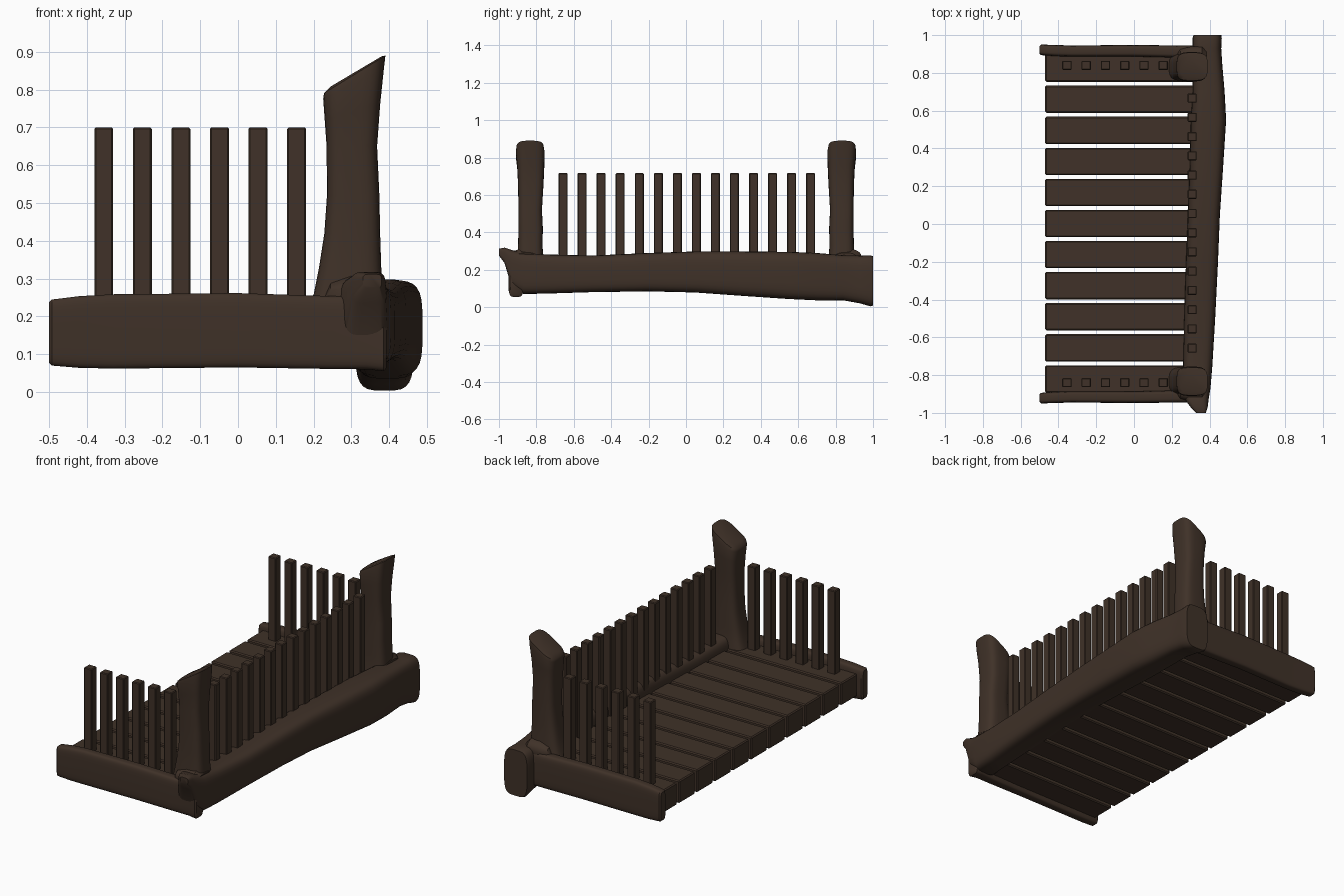
import bpy, bmesh, math
from mathutils import Vector

wood = bpy.data.materials.new("dark brown wood")
wood.diffuse_color = (0.050, 0.031, 0.021, 1)


def finish(name, bm, angle=40):
    bmesh.ops.recalc_face_normals(bm, faces=bm.faces)
    me = bpy.data.meshes.new(name)
    bm.to_mesh(me)
    bm.free()
    me.materials.append(wood)
    ob = bpy.data.objects.new(name, me)
    bpy.context.collection.objects.link(ob)
    bpy.ops.object.select_all(action='DESELECT')
    ob.select_set(True)
    bpy.context.view_layer.objects.active = ob
    bpy.ops.object.shade_smooth_by_angle(angle=math.radians(angle))
    return ob


def log(name, axis, sections, power=4, sides=28):
    """Loft rounded-rectangle sections: (pos, a0, a1, b0, b1[, tilt]);
    a and b are the two other axes in x, y, z order."""
    ia, ib = [i for i in range(3) if i != axis]
    bm = bmesh.new()
    rings = []
    for s in sections:
        pos, a0, a1, b0, b1 = s[:5]
        tilt = s[5] if len(s) > 5 else 0
        ring = []
        for k in range(sides):
            t = 2 * math.pi * (k + 0.5) / sides
            c, d = math.cos(t), math.sin(t)
            u = math.copysign(abs(c) ** (2 / power), c)
            v = math.copysign(abs(d) ** (2 / power), d)
            p = Vector((0, 0, 0))
            p[axis] = pos + tilt * u
            p[ia] = (a0 + a1) / 2 + u * (a1 - a0) / 2
            p[ib] = (b0 + b1) / 2 + v * (b1 - b0) / 2
            ring.append(bm.verts.new(p))
        rings.append(ring)
    for r, q in zip(rings, rings[1:]):
        for k in range(sides):
            j = (k + 1) % sides
            bm.faces.new((r[k], r[j], q[j], q[k]))
    bm.faces.new(rings[0])
    bm.faces.new(rings[-1])
    return finish(name, bm)


def box(name, lo, hi, bevel=0.004):
    lo, hi = Vector(lo), Vector(hi)
    bm = bmesh.new()
    bmesh.ops.create_cube(bm, size=1)
    for v in bm.verts:
        v.co = Vector([(lo[i] + hi[i]) / 2 + v.co[i] * (hi[i] - lo[i]) for i in range(3)])
    bmesh.ops.bevel(bm, geom=bm.edges[:], offset=bevel, segments=1, affect='EDGES')
    return finish(name, bm, 30)


# deck planks
for i in range(11):
    y = -0.82 + i * 0.1645
    box(f"deck_plank_{i + 1}", (-0.47, y - 0.072, 0.09), (0.34, y + 0.072, 0.22), 0.006)

# long rough log along the back rail side
log("long_log", 1, [
    (-1.00, 0.33, 0.38, 0.275, 0.312),
    (-0.97, 0.30, 0.39, 0.235, 0.318),
    (-0.93, 0.27, 0.395, 0.10, 0.305),
    (-0.87, 0.255, 0.405, 0.070, 0.292),
    (-0.75, 0.26, 0.415, 0.072, 0.282),
    (-0.50, 0.265, 0.43, 0.080, 0.276),
    (-0.20, 0.275, 0.445, 0.084, 0.290),
    (0.05, 0.285, 0.455, 0.078, 0.298),
    (0.30, 0.295, 0.472, 0.060, 0.298),
    (0.55, 0.30, 0.488, 0.043, 0.296),
    (0.70, 0.31, 0.480, 0.036, 0.290),
    (0.84, 0.31, 0.468, 0.036, 0.278),
    (0.93, 0.31, 0.462, 0.020, 0.276),
    (0.985, 0.31, 0.465, 0.004, 0.277),
    (1.00, 0.315, 0.462, 0.008, 0.272)])

# end beams and corner posts, mirrored front to back
for side, label in ((-1, "front"), (1, "back")):
    def ys(a, b):
        return (side * a, side * b) if side > 0 else (-b, -a)
    beam = [(-0.50, .902, .942, .078, .238), (-0.492, .894, .95, .070, .245),
            (-0.42, .888, .948, .064, .254), (-0.33, .886, .945, .062, .259),
            (0.00, .886, .948, .065, .262), (0.25, .880, .945, .061, .254),
            (0.34, .870, .945, .060, .258), (0.385, .870, .948, .055, .250),
            (0.392, .878, .94, .063, .242)]
    log(f"{label}_beam", 0, [(x, *ys(a, b), c, d) for x, a, b, c, d in beam], 5)
    post = [(0.19, .175, .385, .755, .905, 0), (0.26, .200, .385, .762, .903, 0),
            (0.33, .214, .379, .767, .898, 0), (0.42, .228, .376, .765, .896, 0),
            (0.52, .235, .374, .770, .896, 0), (0.65, .234, .368, .762, .898, 0),
            (0.74, .229, .376, .758, .902, .02), (0.815, .225, .386, .755, .910, .04),
            (0.84, .227, .390, .760, .907, .05), (0.848, .245, .380, .775, .893, .04)]
    log(f"{label}_post", 2, [(z, a, b, *ys(c, d), t) for z, a, b, c, d, t in post], 3.6)
    # bark lump at the foot of the post
    log(f"{label}_post_foot", 0, [(x, *ys(a, b), c, d) for x, a, b, c, d in (
        (0.225, .80, .90, .22, .25), (0.245, .77, .925, .20, .295),
        (0.30, .765, .94, .20, .312), (0.36, .77, .94, .20, .312),
        (0.385, .79, .92, .20, .29))], 2.6)
    # short picket row
    for i in range(6):
        x = -0.355 + i * 0.102
        box(f"{label}_picket_{i + 1}", (x - .025, side * .84 - .024, 0.20),
            (x + .025, side * .84 + .024, 0.70))

# long picket row
for i in range(14):
    y = -0.657 + i * 0.1018
    box(f"side_picket_{i + 1}", (0.284, y - .024, 0.20), (0.332, y + .024, 0.717))
